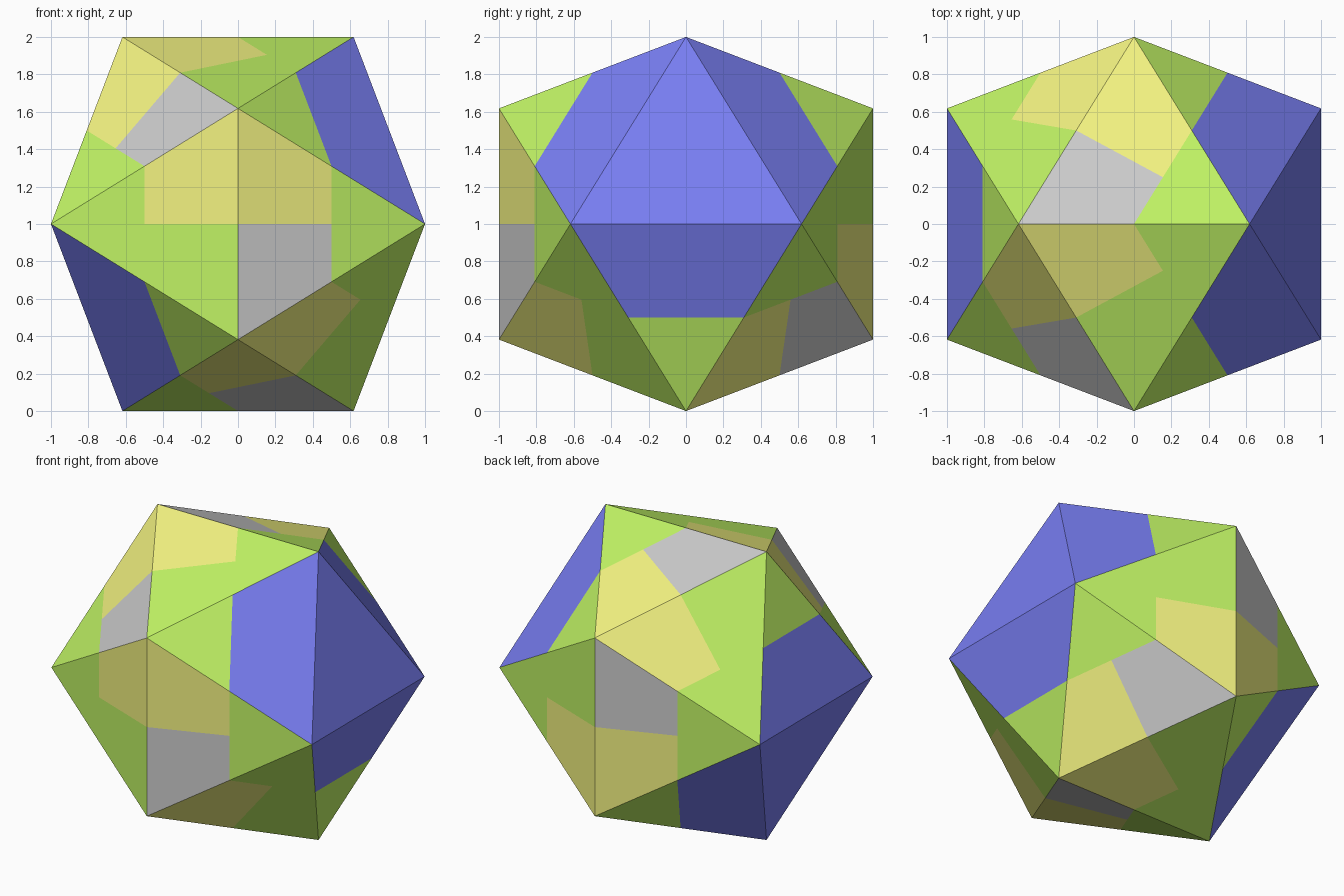
import bpy, bmesh
from mathutils import Vector

if "Cube" in bpy.data.objects:
    bpy.data.objects.remove(bpy.data.objects["Cube"])

G = (5 ** 0.5 - 1) / 2  # short side of the golden rectangles
COLOURS = {
    "green": (0.53, 0.90, 0.13, 1),
    "yellow": (0.90, 0.90, 0.22, 1),
    "blue": (0.19, 0.21, 0.90, 1),
    "white": (0.80, 0.80, 0.80, 1),
}
SLOT = {name[0]: i for i, name in enumerate(COLOURS)}
MIDDLE = Vector((0, 0, 1))


# Corners of the three golden rectangles: A lies flat, B stands sideways, C stands facing front
def A(x, y):
    return MIDDLE + Vector((x, y * G, 0))


def B(y, z):
    return MIDDLE + Vector((0, y, z * G))


def C(x, z):
    return MIDDLE + Vector((x * G, 0, z))


bm = bmesh.new()


def patch(colour, *points):
    face = bm.faces.new([bm.verts.new(p) for p in points])
    face.material_index = SLOT[colour]
    face.normal_update()
    if face.normal.dot(face.calc_center_median() - MIDDLE) < 0:
        face.normal_flip()


def side(t, p, q, tint):
    """One triangular side: a tip triangle and two halves of the remaining trapezoid."""
    tp, tq, pq = (t + p) / 2, (t + q) / 2, (p + q) / 2
    m = (tp + tq) / 2
    patch(tint[0], t, tp, m, tq)
    patch(tint[1], p, pq, m, tp)
    patch(tint[2], q, tq, m, pq)


# Blue sides, repeated left and right
for s in (-1, 1):
    side(C(s, s), A(s, 1), A(s, -1), "bbb")
    side(C(s, -s), A(s, 1), A(s, -1), "gbb")
    for y in (-1, 1):
        side(B(y, s), A(s, y), C(s, s), "gbb")

# Green-tipped sides, mirrored front to back with their own tints
for y, tints in ((-1, "yg yw yg wy wy yg"), (1, "wy gy wy yg yg wy")):
    sides = (
        (A(-1, y), B(y, 1), B(y, -1)),
        (A(1, y), B(y, 1), B(y, -1)),
        (C(1, 1), C(-1, 1), B(y, 1)),
        (C(-1, -1), C(1, -1), B(y, -1)),
        (A(-1, y), B(y, 1), C(-1, 1)),
        (A(1, y), B(y, -1), C(1, -1)),
    )
    for (t, p, q), tint in zip(sides, tints.split()):
        side(t, p, q, "g" + tint)

bmesh.ops.remove_doubles(bm, verts=bm.verts, dist=0.001)

# Twenty-sided solid
mesh = bpy.data.meshes.new("icosahedron")
bm.to_mesh(mesh)
bm.free()
for name, rgba in COLOURS.items():
    mat = bpy.data.materials.new(name)
    mat.diffuse_color = rgba
    mat.use_nodes = True
    mat.node_tree.nodes["Principled BSDF"].inputs["Base Color"].default_value = mat.diffuse_color
    mesh.materials.append(mat)
bpy.context.collection.objects.link(bpy.data.objects.new("icosahedron", mesh))
